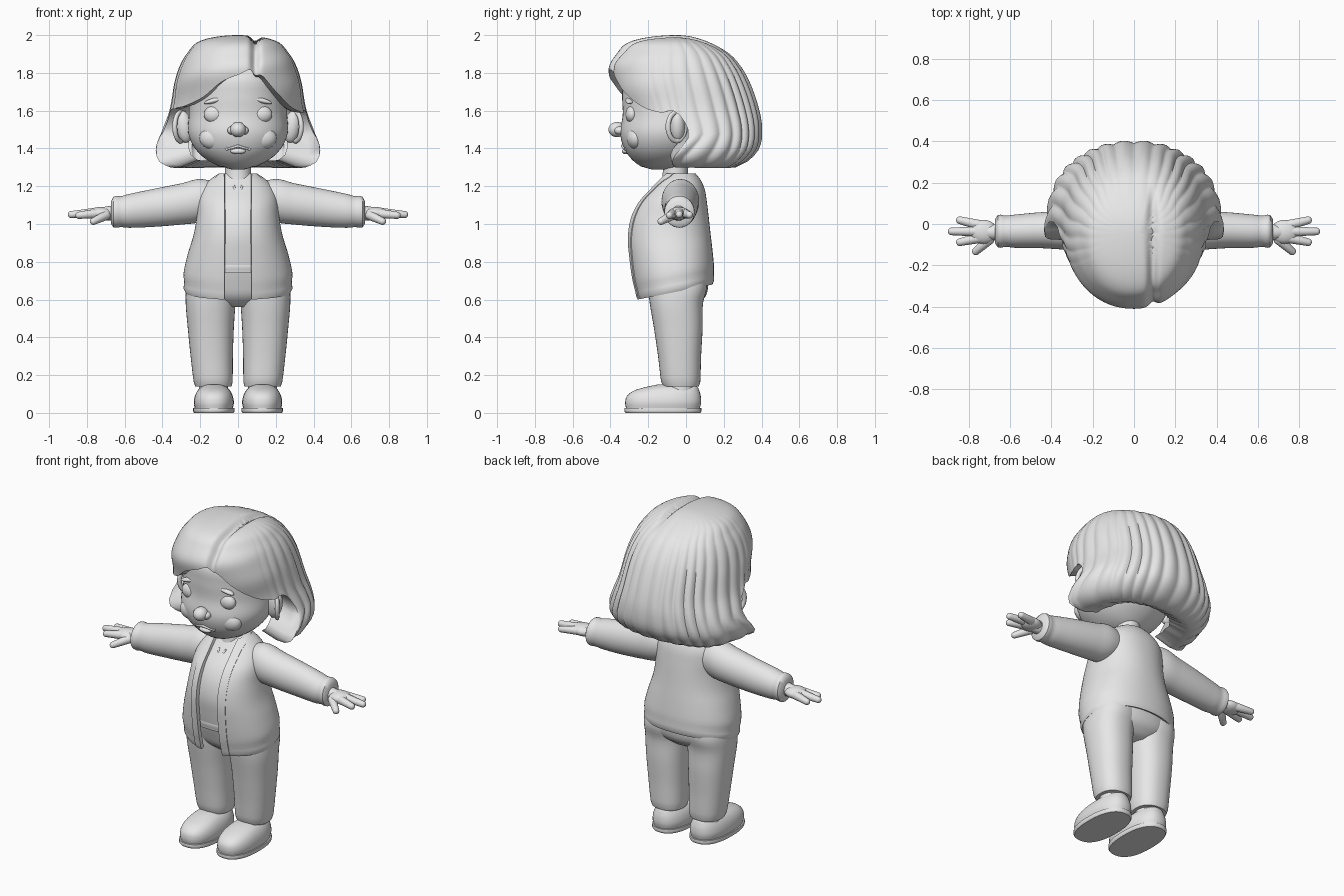
import bpy, bmesh, math
from math import sin, cos, pi, asin, sqrt
from mathutils import Vector, Matrix

cube = bpy.data.objects.get("Cube")
if cube:
    bpy.data.objects.remove(cube, do_unlink=True)

clay = bpy.data.materials.new("grey_clay")
clay.use_nodes = True
clay.diffuse_color = (0.8, 0.8, 0.8, 1)
clay.node_tree.nodes["Principled BSDF"].inputs["Base Color"].default_value = (0.8, 0.8, 0.8, 1)


def finish(name, bm, angle=45):
    bmesh.ops.remove_doubles(bm, verts=bm.verts, dist=1e-5)
    bmesh.ops.recalc_face_normals(bm, faces=bm.faces)
    mesh = bpy.data.meshes.new(name)
    bm.to_mesh(mesh)
    bm.free()
    mesh.materials.append(clay)
    ob = bpy.data.objects.new(name, mesh)
    bpy.context.collection.objects.link(ob)
    bpy.ops.object.select_all(action='DESELECT')
    ob.select_set(True)
    bpy.context.view_layer.objects.active = ob
    bpy.ops.object.shade_smooth_by_angle(angle=math.radians(angle))
    return ob


def grid(name, rows, closed=True, thick=0, angle=45):
    """Skin a list of equally long point rows."""
    bm = bmesh.new()
    vs = [[bm.verts.new(p) for p in row] for row in rows]
    n = len(rows[0])
    for a, b in zip(vs, vs[1:]):
        for i in range(n if closed else n - 1):
            j = (i + 1) % n
            bm.faces.new((a[i], a[j], b[j], b[i]))
    if thick:
        bmesh.ops.recalc_face_normals(bm, faces=bm.faces)
        bmesh.ops.solidify(bm, geom=bm.faces[:], thickness=thick)
    return finish(name, bm, angle)


def lerp_table(table, t):
    """Smooth interpolation of rows whose first entry is the key."""
    if t <= table[0][0]:
        return list(table[0][1:])
    for k in range(len(table) - 1):
        a, b = table[k], table[k + 1]
        if t <= b[0]:
            f = (t - a[0]) / (b[0] - a[0])
            p, q = table[max(k - 1, 0)], table[min(k + 2, len(table) - 1)]
            out = []
            for c in range(1, len(a)):
                m0 = (b[c] - p[c]) / (b[0] - p[0]) * (b[0] - a[0])
                m1 = (q[c] - a[c]) / (q[0] - a[0]) * (b[0] - a[0])
                out.append((2*f**3 - 3*f*f + 1) * a[c] + (f**3 - 2*f*f + f) * m0
                           + (3*f*f - 2*f**3) * b[c] + (f**3 - f*f) * m1)
            return out
    return list(table[-1][1:])


def spow(v, n):
    return math.copysign(abs(v) ** (2 / n), v)


def loft(name, rings, steps=24, n=2.0, seg=40, side=1, along_x=False):
    """Rings are (key, centre, half width, low, high); ends are closed."""
    k0, k1 = rings[0][0], rings[-1][0]
    rows = []
    for i in range(steps + 1):
        k = k0 + (k1 - k0) * i / steps
        c, w, lo, hi = lerp_table(rings, k)
        m, h = (lo + hi) / 2, (hi - lo) / 2
        ring = [(c + w * spow(cos(2*pi*j/seg), n), m + h * spow(sin(2*pi*j/seg), n)) for j in range(seg)]
        rows.append([(side * k, u, v) if along_x else (side * u, v, k) for u, v in ring])
    for end, row in ((0, rows[0]), (-1, rows[-1])):
        centre = sum((Vector(p) for p in row), Vector()) / seg
        rows.insert(0, [centre] * seg) if end == 0 else rows.append([centre] * seg)
    return grid(name, rows)


def ball(name, loc, size, tilt=0):
    bm = bmesh.new()
    mat = Matrix.Translation(loc) @ Matrix.Rotation(tilt, 4, 'Y') @ Matrix.Diagonal((*size, 1))
    bmesh.ops.create_uvsphere(bm, u_segments=28, v_segments=18, radius=1, matrix=mat)
    return finish(name, bm)


def capsule(name, p, q, r0, r1):
    p, q = Vector(p), Vector(q)
    rot = (q - p).to_track_quat('Z', 'Y')
    bm = bmesh.new()
    bmesh.ops.create_uvsphere(bm, u_segments=18, v_segments=12, radius=1)
    for v in bm.verts:
        v.co = q + rot @ (v.co * r1) if v.co.z > 1e-4 else p + rot @ (v.co * r0)
    return finish(name, bm)


# Head, neck and face
loft("head", [(1.288, 0, .03, -.18, -.06), (1.3, 0, .085, -.23, -.02), (1.34, 0, .165, -.285, .04),
              (1.4, 0, .228, -.328, .1), (1.48, 0, .263, -.348, .15), (1.58, 0, .26, -.335, .18),
              (1.68, 0, .255, -.338, .2), (1.78, 0, .24, -.33, .19), (1.86, 0, .18, -.26, .15),
              (1.92, 0, .08, -.15, .06)], 36, 2.1, 56)
loft("neck", [(1.18, 0, .085, -.14, .03), (1.25, 0, .07, -.125, .01), (1.36, 0, .07, -.12, .02)], 8)
ball("nose", (0, -.365, 1.5), (.042, .046, .04))
for s, tag in ((1, "left"), (-1, "right")):
    ball(tag + "_nostril", (s * .032, -.352, 1.495), (.024, .028, .022))
    ball(tag + "_eye", (s * .125, -.286, 1.58), (.056, .034, .046))
    ball(tag + "_brow", (s * .12, -.298, 1.655), (.062, .022, .014), s * .25)
    ball(tag + "_cheek", (s * .13, -.265, 1.455), (.075, .05, .06))
    ball(tag + "_ear", (s * .285, -.045, 1.515), (.045, .04, .085), s * .15)
    rim = [[Vector((s * (.305 + .03 * cos(a) * -1 + .013 * cos(b)),
                    -.05 + (.045 + .014 * sin(b)) * cos(a),
                    1.515 + (.075 + .014 * sin(b)) * sin(a)))
            for b in (2*pi*j/10 for j in range(10))] for a in (2*pi*i/32 for i in range(33))]
    grid(tag + "_ear_rim", rim)
    capsule(tag + "_mouth", (0, -.338, 1.413), (s * .06, -.322, 1.395), .007, .005)
    capsule(tag + "_smile_line", (s * .06, -.322, 1.395), (s * .07, -.32, 1.42), .006, .004)
ball("lower_lip", (0, -.322, 1.385), (.04, .018, .015))

# Hair: a dome drawn from the crown down to an edge that varies around the head
dome = [(0, 0, -.05, -.05, -.05), (.17, .195, -.28, .1, -.06), (.316, .27, -.37, .23, -.05),
        (.41, .308, -.405, .29, -.05), (.5, .332, -.4, .335, -.04), (.63, .358, -.345, .385, -.01),
        (.707, .395, -.3, .4, .02), (.775, .43, -.26, .385, .03), (.82, .41, -.22, .32, .03),
        (.837, .36, -.18, .26, .03)]
edge = [(-pi, 1.3), (-1.78, 1.3), (-1.64, 1.33), (-1.5, 1.57), (-1.2, 1.61), (-.9, 1.625),
        (-.55, 1.67), (-.25, 1.75), (0, 1.79), (.14, 1.815), (.22, 1.825), (.4, 1.78), (.6, 1.7),
        (.9, 1.62), (1.2, 1.59), (1.5, 1.57), (1.64, 1.33), (1.78, 1.3), (pi, 1.3)]


def hair_point(phi, h, shrink=1.0, lift=0.0):
    a, yf, yb, cy = lerp_table(dome, h)
    z = 2 - h * h
    back = min(1, max(0, (abs(phi) - 1.1) / .5))
    lobes = abs(sin(phi * 16 + .6 * sin(phi * 5))) - .6
    sweep = sin(h * 34 + phi * 2.2)
    k = shrink * (1 + .035 * back * lobes * min(1, h * 2) + .008 * (1 - back) * sweep * min(1, h * 3))
    x = k * a * spow(sin(phi), 2.15)
    depth = cy - yf if cos(phi) > 0 else yb - cy
    y = cy - k * depth * spow(cos(phi), 2.15)
    # lower locks curl forward beneath the ears
    low = min(1, max(0, (1.47 - z) / .13))
    y -= .13 * low * math.exp(-((abs(phi) - 1.6) / .4) ** 2)
    # parting groove
    if y < .2:
        groove = math.exp(-((x - .09) / .022) ** 2) * min(1, (.2 - y) * 6)
        z -= .03 * groove
        y += .025 * groove * min(1, h * 2)
    return (x, y, z + lift)


COLS, ROWS = 264, 44
hair = []
for i in range(ROWS + 3):
    row = []
    for j in range(COLS):
        phi = -pi + 2 * pi * j / COLS
        bottom = sqrt(2 - lerp_table(edge, phi)[0])
        t = min(1, i / ROWS)
        extra = max(0, i - ROWS)
        row.append(hair_point(phi, t * bottom, (1, .86, .6)[extra], (0, .004, .04)[extra]))
    hair.append(row)
grid("hair", hair, angle=60)

# Jacket with an open front and a hem that dips forward
coat = [(.64, .278, -.255, .14), (.665, .29, -.265, .15), (.685, .285, -.268, .148), (.74, .288, -.283, .148),
        (.84, .266, -.3, .14), (.94, .236, -.31, .13), (1.04, .218, -.292, .12), (1.12, .212, -.25, .11),
        (1.18, .195, -.195, .1), (1.23, .155, -.15, .08), (1.268, .1, -.12, .05)]


def coat_point(zc, phi, out=0.0):
    w, yf, yb = lerp_table(coat, zc)
    cy, d = (yf + yb) / 2, (yb - yf) / 2
    y = cy - (d + out) * spow(cos(phi), 2.2)
    tilt = .2 * min(1, max(0, (1.0 - zc) / .3))
    return ((w + out) * spow(sin(phi), 2.2), y, zc + tilt * (y - cy))


def coat_angle(zc, x):
    return asin(min(.95, x / lerp_table(coat, zc)[0]) ** 1.1)


levels = [.64 + (1.268 - .64) * i / 32 for i in range(33)]
body = []
for z in levels:
    g = coat_angle(z, .072)
    body.append([coat_point(z, g + (2*pi - 2*g) * j / 64) for j in range(65)])
grid("jacket", body, closed=False, thick=.018)
for s, tag in ((1, "left"), (-1, "right")):
    strip = []
    for z in levels:
        g0, g1 = coat_angle(z, .07), coat_angle(z, .115)
        strip.append([coat_point(z, s * (g0 + (g1 - g0) * j / 4), .005) for j in range(5)])
    grid(tag + "_lapel", strip, closed=False, thick=.012)
    capsule(tag + "_neckline_notch", (0, -.2, 1.13), (s * .022, -.155, 1.2), .006, .006)

# Shirt, waistband and hips
loft("shirt", [(z, 0, w * .94, yf + .02, yb - .02) for z, w, yf, yb in coat if z > .72], 24, 2.2)
loft("waistband", [(.755, 0, .25, -.268, .12), (.775, 0, .25, -.272, .12), (.795, 0, .25, -.268, .12)], 4, 2.2)
loft("hips", [(.56, 0, .11, -.13, .04), (.61, 0, .22, -.19, .1), (.68, 0, .262, -.22, .118),
              (.78, 0, .25, -.25, .115)], 12, 2.2)

for s, tag in ((1, "left"), (-1, "right")):
    # Sleeve and cuff
    loft(tag + "_sleeve", [(.08, -.03, .07, 1.06, 1.21), (.2, -.03, .098, 1.01, 1.238), (.3, -.03, .096, .997, 1.215),
                           (.45, -.03, .087, .985, 1.185), (.58, -.035, .08, .98, 1.158), (.625, -.035, .075, .984, 1.146),
                           (.64, -.035, .08, .98, 1.15), (.665, -.035, .076, .985, 1.14), (.672, -.035, .06, 1.0, 1.12)],
         44, side=s, along_x=True)
    # Hand
    capsule(tag + "_wrist", (s * .63, -.038, 1.058), (s * .7, -.04, 1.056), .045, .036)
    ball(tag + "_palm", (s * .728, -.038, 1.056), (.068, .058, .034))
    for finger, p, q in (("little", (.75, -.005, 1.055), (.842, .018, 1.048)),
                         ("middle", (.76, -.036, 1.06), (.882, -.036, 1.05)),
                         ("index", (.75, -.068, 1.055), (.842, -.088, 1.046)),
                         ("thumb", (.7, -.075, 1.045), (.765, -.132, 1.014))):
        capsule(f"{tag}_{finger}_finger", (s * p[0], *p[1:]), (s * q[0], *q[1:]), .025, .019)
    # Trouser leg
    loft(tag + "_trouser_leg", [(.14, .13, .096, -.12, .068), (.155, .131, .102, -.13, .075), (.3, .139, .112, -.148, .08),
                                (.45, .144, .122, -.17, .088), (.58, .145, .132, -.192, .09),
                                (.66, .14, .135, -.2, .11), (.74, .13, .13, -.2, .1)], 24, 2.3, side=s)
    # Shoe
    capsule(tag + "_ankle", (s * .13, -.03, .09), (s * .13, -.03, .2), .08, .075)
    loft(tag + "_shoe", [(.02, .128, .1, -.317, .072), (.055, .128, .106, -.322, .08), (.09, .128, .1, -.312, .078),
                         (.118, .128, .086, -.275, .07), (.138, .128, .066, -.21, .06),
                         (.15, .128, .04, -.15, .04)], 18, 2.4, side=s)
    loft(tag + "_sole", [(0, .128, .105, -.32, .076), (.008, .128, .109, -.326, .081),
                         (.026, .128, .109, -.326, .081)], 6, 2.4, side=s)
